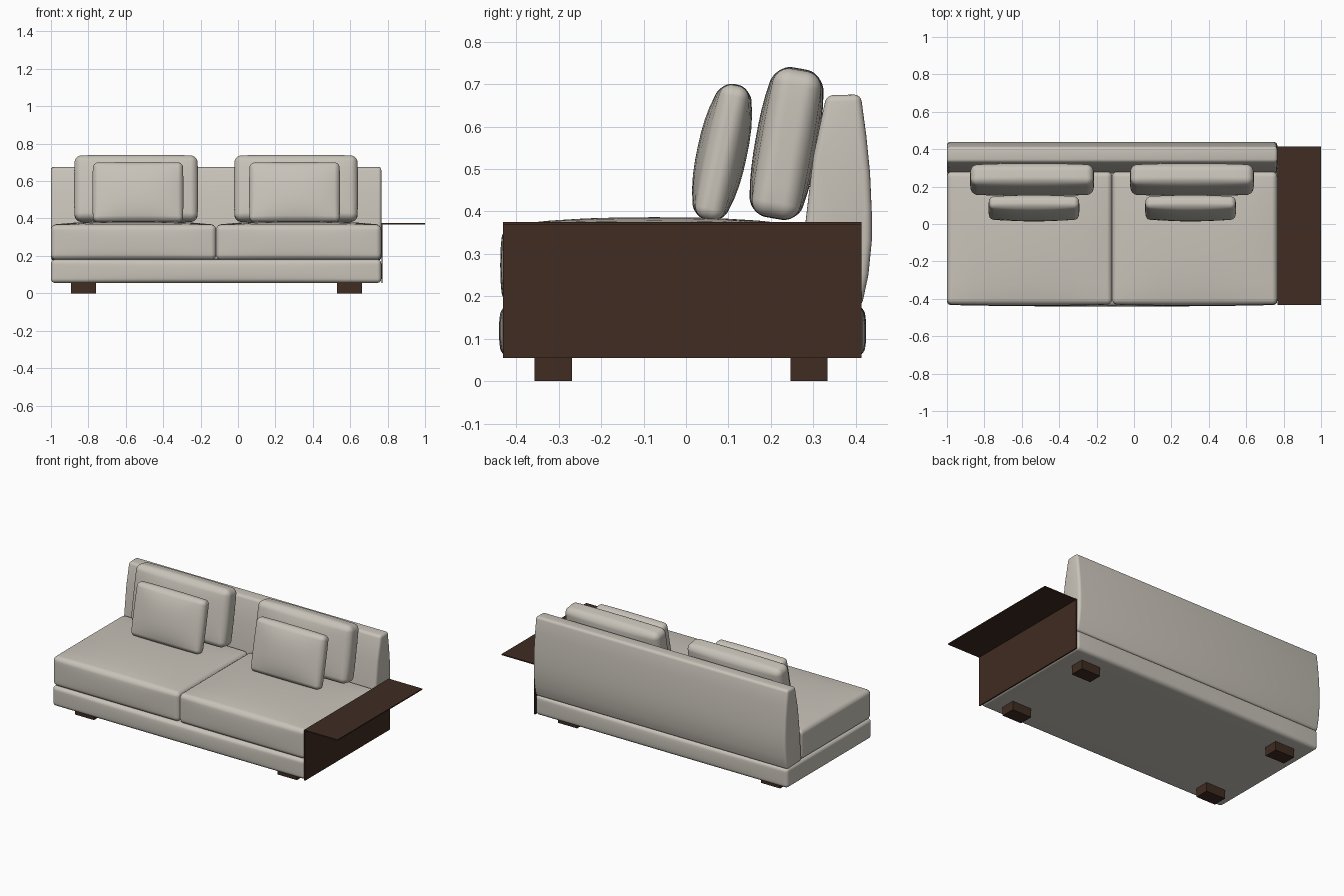
import bpy, bmesh, math
from mathutils import Vector, Matrix

if "Cube" in bpy.data.objects:
    bpy.data.objects.remove(bpy.data.objects["Cube"])


def material(name, rgb):
    m = bpy.data.materials.new(name)
    m.diffuse_color = (*rgb, 1)
    m.use_nodes = True
    m.node_tree.nodes["Principled BSDF"].inputs["Base Color"].default_value = m.diffuse_color
    return m


FABRIC = material("warm grey fabric", (0.58, 0.545, 0.485))
WOOD = material("dark brown wood", (0.05, 0.025, 0.016))


def finish(name, bm, mat, smooth=True):
    bmesh.ops.recalc_face_normals(bm, faces=bm.faces)
    me = bpy.data.meshes.new(name)
    bm.to_mesh(me)
    bm.free()
    me.materials.append(mat)
    ob = bpy.data.objects.new(name, me)
    bpy.context.collection.objects.link(ob)
    if smooth:
        bpy.ops.object.select_all(action='DESELECT')
        ob.select_set(True)
        bpy.context.view_layer.objects.active = ob
        bpy.ops.object.shade_smooth_by_angle(angle=math.radians(40))
    return ob


def box(name, lo, hi, mat):
    lo, hi = Vector(lo), Vector(hi)
    bm = bmesh.new()
    bmesh.ops.create_cube(bm, size=1)
    for v in bm.verts:
        v.co = (lo + hi) / 2 + v.co * (hi - lo)
    return finish(name, bm, mat, False)


def soft_box(name, center, size, r, bulge, tilt=0.0):
    """Rounded block whose faces swell by bulge = (x, y, -z, +z)."""
    n, k = 16, 4                       # segments per side, segments in each rounded edge
    half = Vector(size) / 2

    def remap(t, h):                   # crowd the grid lines into the rounded edges
        i = abs(t) * n / 2
        mid = n / 2 - k
        s = i / mid * (h - r) if i <= mid else h - r + r * math.tan((i - mid) / k * math.pi / 4)
        return math.copysign(s, t)

    bm = bmesh.new()
    bmesh.ops.create_cube(bm, size=2)
    bmesh.ops.subdivide_edges(bm, edges=bm.edges[:], cuts=n - 1, use_grid_fill=True)
    rot = Matrix.Rotation(tilt, 3, 'X')
    for v in bm.verts:
        p = Vector([remap(c, h) for c, h in zip(v.co, half)])
        inner = Vector([max(r - h, min(h - r, c)) for c, h in zip(p, half)])
        p = inner + (p - inner).normalized() * r
        u = [c / h for c, h in zip(p, half)]
        f = [max(0, 1 - abs(c) ** 2.5) for c in u]
        p.x += bulge[0] * u[0] * f[1] * f[2]
        p.y += bulge[1] * u[1] * f[0] * f[2]
        p.z += (bulge[3] if u[2] > 0 else bulge[2]) * u[2] * f[0] * f[1]
        v.co = rot @ p + Vector(center)
    return finish(name, bm, FABRIC)


LEFT, RIGHT, MID = -1.0, 0.766, -0.117
CX, W = (LEFT + RIGHT) / 2, RIGHT - LEFT

# Upholstered base
soft_box("base", (CX, -0.008, 0.118), (W, 0.85, 0.125), 0.022, (0, 0.008, 0, 0))

# Two seat cushions
for side, x0, x1 in (("left", LEFT, MID), ("right", MID, RIGHT)):
    soft_box("seat_cushion_" + side, ((x0 + x1) / 2, -0.075, 0.273),
             (x1 - x0, 0.71, 0.187), 0.028, (0, 0.008, 0, 0.02))

# Backrest: side profile extruded along the sofa, edges rounded
profile = [(0.268, 0.18), (0.414, 0.175), (0.43, 0.25), (0.438, 0.33), (0.438, 0.40),
           (0.434, 0.49), (0.425, 0.58), (0.412, 0.676), (0.331, 0.674), (0.3, 0.53), (0.28, 0.36)]
bm = bmesh.new()
end = bm.faces.new([bm.verts.new((LEFT, y, z)) for y, z in profile])
out = bmesh.ops.extrude_face_region(bm, geom=[end])
bmesh.ops.translate(bm, vec=(W, 0, 0), verts=[g for g in out["geom"] if isinstance(g, bmesh.types.BMVert)])
bmesh.ops.recalc_face_normals(bm, faces=bm.faces)
sharp = [e for e in bm.edges if e.calc_face_angle(0) > 0.6]
bmesh.ops.bevel(bm, geom=sharp, offset=0.016, segments=4, profile=0.5, affect='EDGES')
finish("backrest", bm, FABRIC)

# Loose back cushions and smaller throw pillows, leaning backwards
for side, xb, xp in (("left", -0.545, -0.535), ("right", 0.31, 0.3025)):
    soft_box("back_cushion_" + side, (xb, 0.237, 0.559), (0.655, 0.112, 0.352), 0.036,
             (0.004, 0.018, 0.002, 0.005), math.radians(-10))
    soft_box("throw_pillow_" + side, (xp, 0.085, 0.539), (0.48, 0.066, 0.322), 0.026,
             (0.003, 0.026, 0.002, 0.003), math.radians(-12))

# Wooden side panel with projecting shelf
box("side_panel", (0.766, -0.432, 0.055), (0.773, 0.414, 0.375), WOOD)
box("side_shelf", (0.766, -0.432, 0.368), (1.0, 0.414, 0.375), WOOD)

# Feet
for sx, x in (("left", -0.825), ("right", 0.595)):
    for sy, y in (("front", -0.313), ("back", 0.29)):
        box(f"foot_{sy}_{sx}", (x - 0.067, y - 0.044, 0), (x + 0.067, y + 0.044, 0.06), WOOD)
